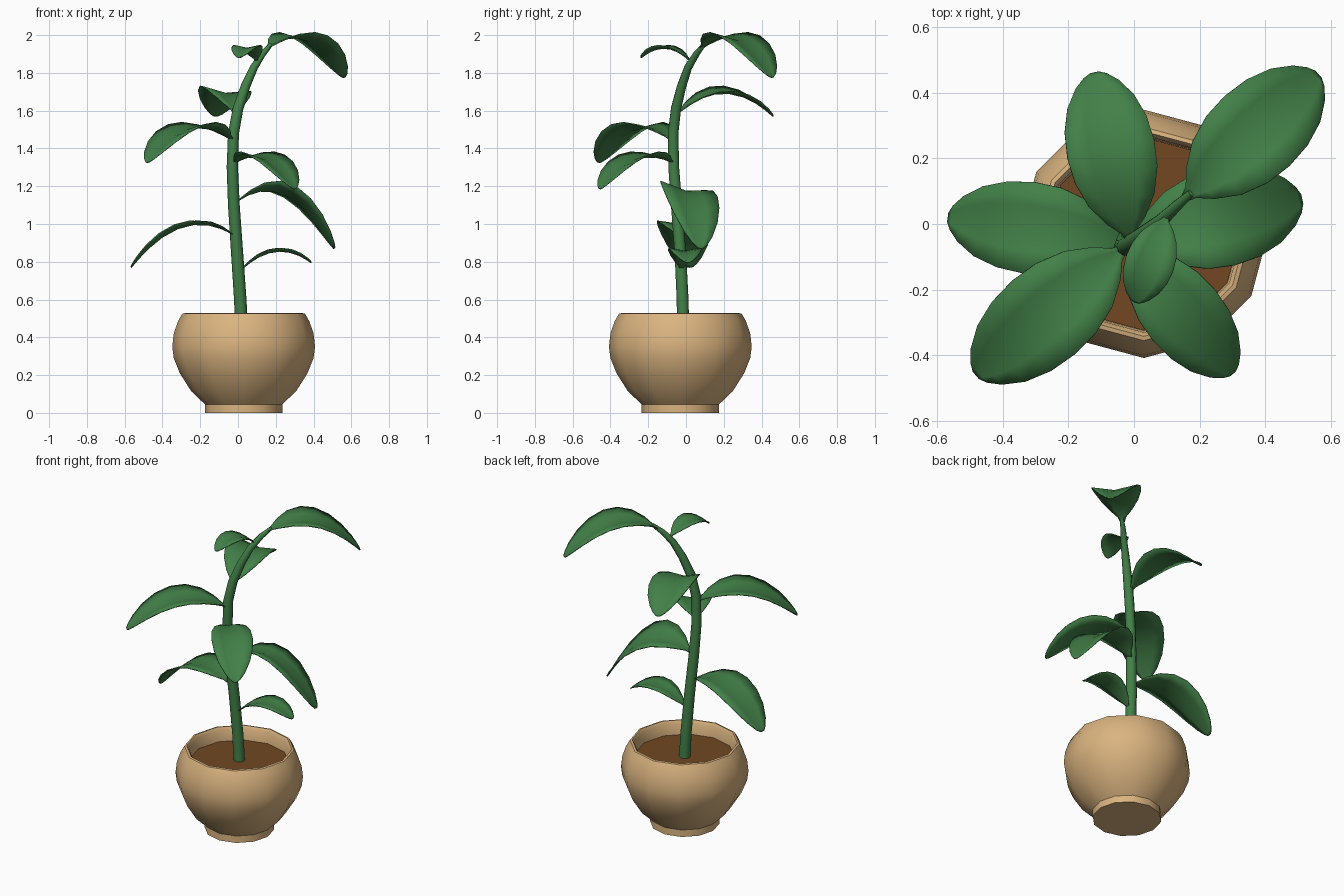
import bpy, bmesh, math
from mathutils import Vector

if "Cube" in bpy.data.objects:
    bpy.data.objects.remove(bpy.data.objects["Cube"])


def material(name, rgb):
    m = bpy.data.materials.new(name)
    m.diffuse_color = (*rgb, 1)
    m.use_nodes = True
    m.node_tree.nodes["Principled BSDF"].inputs["Base Color"].default_value = m.diffuse_color
    return m


GREEN = material("leaf green", (0.055, 0.216, 0.065))
TAN = material("clay tan", (0.70, 0.455, 0.216))
BROWN = material("soil brown", (0.165, 0.064, 0.015))


def finish(bm, name, mat, angle=40):
    bmesh.ops.recalc_face_normals(bm, faces=bm.faces)
    me = bpy.data.meshes.new(name)
    bm.to_mesh(me)
    bm.free()
    me.materials.append(mat)
    ob = bpy.data.objects.new(name, me)
    bpy.context.collection.objects.link(ob)
    bpy.ops.object.select_all(action='DESELECT')
    ob.select_set(True)
    bpy.context.view_layer.objects.active = ob
    bpy.ops.object.shade_smooth_by_angle(angle=math.radians(angle))
    return ob


def loft(bm, rings, closed):
    """Bridge successive rings of points with quads."""
    vs = [[bm.verts.new(p) for p in r] for r in rings]
    n = len(vs[0])
    for a, b in zip(vs, vs[1:]):
        for i in range(n if closed else n - 1):
            j = (i + 1) % n
            bm.faces.new((a[i], a[j], b[j], b[i]))
    return vs


def circle(c, x, y, r, n):
    return [c + (x * math.cos(2 * math.pi * i / n) + y * math.sin(2 * math.pi * i / n)) * r
            for i in range(n)]


X, Y, Z = Vector((1, 0, 0)), Vector((0, 1, 0)), Vector((0, 0, 1))
CENTRE = Vector((0.03, -0.03, 0))

# pot: turned profile with foot, belly, rim and inner wall
profile = [(0.205, 0), (0.205, 0.045), (0.215, 0.055), (0.278, 0.115), (0.338, 0.21),
           (0.37, 0.29), (0.378, 0.35), (0.37, 0.42), (0.348, 0.485), (0.325, 0.525),
           (0.312, 0.528), (0.30, 0.51), (0.295, 0.42)]
bm = bmesh.new()
rings = loft(bm, [circle(CENTRE + Z * z, X, Y, r, 12) for r, z in profile], True)
bm.faces.new(rings[0])
bm.faces.new(rings[-1])
finish(bm, "pot", TAN)

# soil disc
bm = bmesh.new()
bm.faces.new([bm.verts.new(p) for p in circle(CENTRE + Z * 0.44, X, Y, 0.294, 12)])
finish(bm, "soil", BROWN)

# stem: tapering bent tube (x, y, z, radius)
path = [(0.02, -0.015, 0.42, 0.034), (0.012, -0.018, 0.6, 0.033), (-0.005, -0.03, 0.85, 0.032),
        (-0.022, -0.05, 1.1, 0.031), (-0.03, -0.065, 1.3, 0.030), (-0.024, -0.068, 1.48, 0.029),
        (0.0, -0.053, 1.61, 0.028), (0.04, -0.023, 1.73, 0.025), (0.085, 0.012, 1.83, 0.021),
        (0.13, 0.055, 1.9, 0.017), (0.175, 0.095, 1.95, 0.011)]
pts = [Vector(p[:3]) for p in path]
stem = []
for i, p in enumerate(pts):
    d = (pts[min(i + 1, len(pts) - 1)] - pts[max(i - 1, 0)]).normalized()
    side = Y.cross(d).normalized()
    stem.append(circle(p, side, d.cross(side), path[i][3], 10))
bm = bmesh.new()
rings = loft(bm, stem, True)
bm.faces.new(rings[0])
bm.faces.new(rings[-1])
finish(bm, "stem", GREEN, 60)

# leaves: arched, slightly folded blades
OUTLINE = [(0, 0.07), (0.06, 0.17), (0.13, 0.45), (0.25, 0.76), (0.4, 0.95), (0.55, 1.0),
           (0.7, 0.94), (0.83, 0.77), (0.93, 0.5), (0.98, 0.27), (1, 0.1)]


def leaf(name, base, tip, half, arch, roll=0.0, fold=0.03):
    base, tip = Vector(base), Vector(tip)
    d = tip - base
    side = Z.cross(d).normalized()
    rows = []
    for t, w in OUTLINE:
        mid = base + d * t + Z * (arch * 4 * t * (1 - t))
        rows.append([mid + side * (s * w * half) + Z * (w * (abs(s) * fold + s * half * roll))
                     for s in (-1, -0.5, 0, 0.5, 1)])
    bm = bmesh.new()
    loft(bm, rows, False)
    ob = finish(bm, name, GREEN, 60)
    mod = ob.modifiers.new("thickness", 'SOLIDIFY')
    mod.thickness = 0.006
    mod.offset = 0


leaf("leaf_top_large", (0.15, 0.075, 1.925), (0.56, 0.455, 1.775), 0.145, 0.125)
leaf("leaf_top_small", (0.10, 0.025, 1.86), (0.005, -0.238, 1.88), 0.075, 0.06, 0, 0.015)
leaf("leaf_back", (-0.01, -0.055, 1.575), (-0.12, 0.46, 1.57), 0.135, 0.12, 0.1, 0.025)
leaf("leaf_front_left", (-0.025, -0.07, 1.44), (-0.48, -0.46, 1.325), 0.147, 0.12)
leaf("leaf_front_right", (-0.025, -0.065, 1.32), (0.30, -0.455, 1.185), 0.122, 0.09)
leaf("leaf_right", (-0.015, -0.045, 1.11), (0.51, 0.075, 0.87), 0.15, 0.165, -0.18)
leaf("leaf_left", (-0.02, -0.05, 0.94), (-0.565, 0.02, 0.77), 0.14, 0.13, 0, 0.02)
leaf("leaf_low_small", (0.015, -0.025, 0.755), (0.388, 0.01, 0.795), 0.088, 0.08, 0, 0.015)
